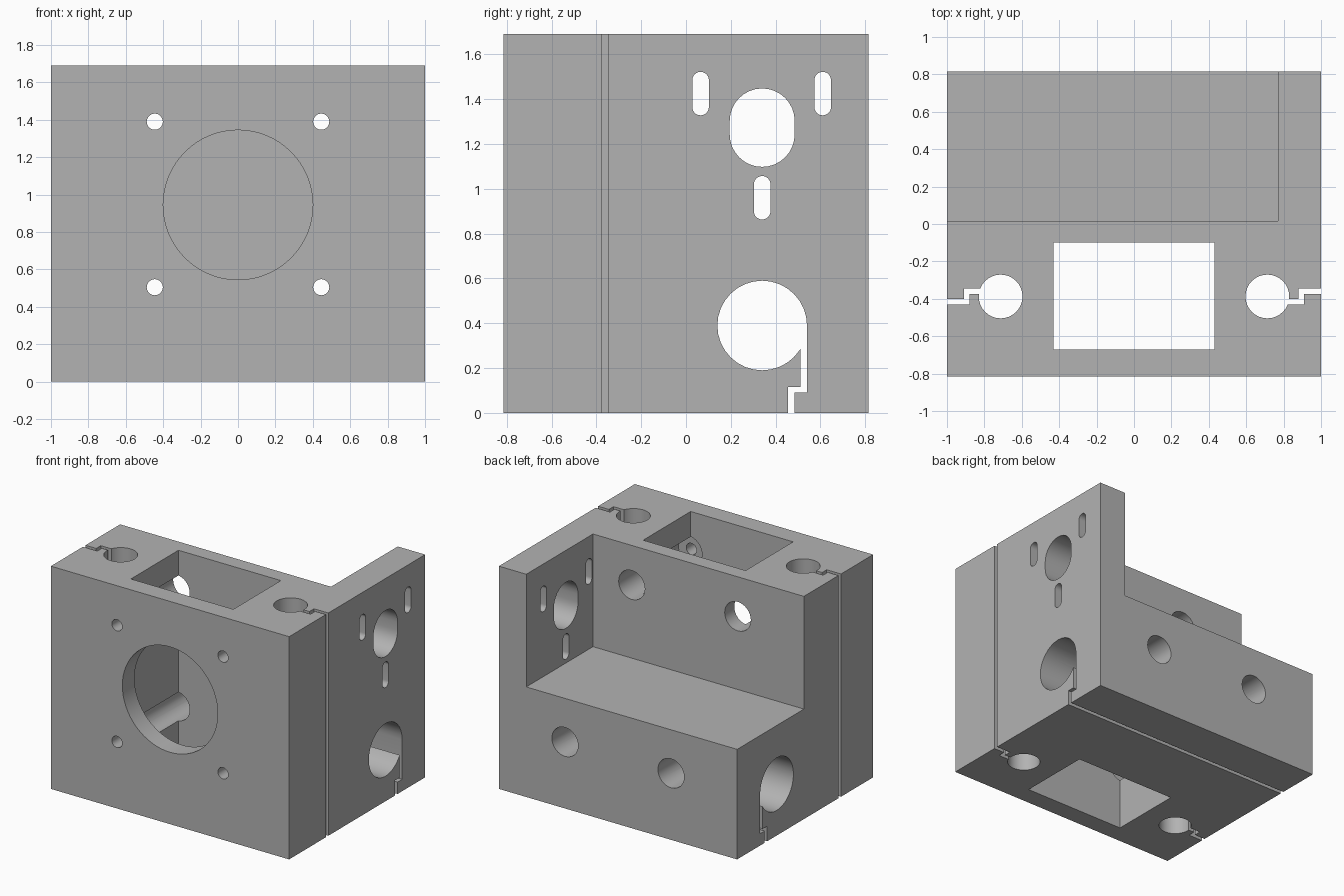
import bpy, bmesh, math
from mathutils import Vector

cube = bpy.data.objects.get("Cube")
if cube:
    bpy.data.objects.remove(cube, do_unlink=True)

mat = bpy.data.materials.new("plain grey")
mat.use_nodes = True
grey = (0.45, 0.45, 0.45, 1)
mat.diffuse_color = grey
mat.node_tree.nodes["Principled BSDF"].inputs["Base Color"].default_value = grey

# How each extrusion axis maps (u, v, depth) to x, y, z
AXES = {
    "x": lambda u, v, d: (d, u, v),
    "y": lambda u, v, d: (u, d, v),
    "z": lambda u, v, d: (u, v, d),
}


def prism(name, axis, outline, start, end):
    """Extrude a flat outline along one axis."""
    bm = bmesh.new()
    place = AXES[axis]
    face = bm.faces.new([bm.verts.new(place(u, v, start)) for u, v in outline])
    ext = bmesh.ops.extrude_face_region(bm, geom=[face])
    shift = Vector(place(0, 0, end - start))
    verts = [g for g in ext["geom"] if isinstance(g, bmesh.types.BMVert)]
    bmesh.ops.translate(bm, vec=shift, verts=verts)
    bmesh.ops.recalc_face_normals(bm, faces=bm.faces)
    mesh = bpy.data.meshes.new(name)
    bm.to_mesh(mesh)
    bm.free()
    mesh.materials.append(mat)
    obj = bpy.data.objects.new(name, mesh)
    bpy.context.collection.objects.link(obj)
    return obj


def rect(u0, u1, v0, v1):
    return [(u0, v0), (u1, v0), (u1, v1), (u0, v1)]


def slot(u, v, r, half=0.0, n=16):
    """Upright rounded slot, or a circle when half is zero."""
    pts = []
    for side in (1, -1):
        for i in range(n + (1 if half else 0)):
            a = math.pi * i / n
            pts.append((u + side * r * math.cos(a),
                        v + side * (half + r * math.sin(a))))
    return pts


# Solid block
body = prism("mount_block", "z", rect(-1, 1, -0.815, 0.815), 0, 1.69)


def cut(name, axis, outline, start, end):
    cutter = prism(name, axis, outline, start, end)
    cutter.hide_render = True
    mod = body.modifiers.new(name, "BOOLEAN")
    mod.operation = "DIFFERENCE"
    mod.solver = "EXACT"
    mod.object = cutter
    bpy.context.view_layer.objects.active = body
    bpy.ops.object.modifier_apply(modifier=mod.name)
    bpy.data.objects.remove(cutter, do_unlink=True)


# Rear step, leaving the side wall standing
cut("rear_step", "z", rect(-1.2, 0.77, 0.015, 1), 0.835, 2)

# Central pocket and the round front opening
cut("pocket", "z", rect(-0.43, 0.43, -0.67, -0.1), -0.2, 2)
cut("front_opening", "y", slot(0, 0.945, 0.4, n=32), -1, -0.4)

# Screw holes with wide bores from the back
for x in (-0.445, 0.445):
    for z in (0.505, 1.39):
        cut("screw_bore", "y", slot(x, z, 0.11), -0.7, 1)
        cut("screw_hole", "y", slot(x, z, 0.043), -1, -0.6)

# Upright rod bores and their stepped clamping slits
slit = [(0.78, -0.43), (0.91, -0.43), (0.91, -0.375), (1.1, -0.375),
        (1.1, -0.345), (0.88, -0.345), (0.88, -0.4), (0.78, -0.4)]
for s in (1, -1):
    cut("rod_bore", "z", slot(s * 0.713, -0.3875, 0.117), -0.2, 2)
    cut("rod_slit", "z",
        [(s * x, -0.3875 + s * (y + 0.3875)) for x, y in slit], -0.2, 2)

# Cross bore with its stepped slit down to the base
cut("cross_bore", "x", slot(0.34, 0.39, 0.2), -1.2, 1.2)
cut("cross_slit", "x",
    [(0.455, -0.1), (0.485, -0.1), (0.485, 0.09), (0.54, 0.09), (0.54, 0.39),
     (0.51, 0.39), (0.51, 0.115), (0.455, 0.115)], -1.2, 1.2)

# Motor opening and adjustment slots in the side wall
cut("wall_opening", "x", slot(0.34, 1.273, 0.145, 0.03), 0.6, 1.2)
for y, z in ((0.065, 1.425), (0.61, 1.425), (0.34, 0.96)):
    cut("wall_slot", "x", slot(y, z, 0.037, 0.06), 0.7, 1.2)

# Smooth bores, crisp edges
bpy.ops.object.select_all(action="DESELECT")
body.select_set(True)
bpy.context.view_layer.objects.active = body
bpy.ops.object.shade_smooth_by_angle(angle=math.radians(30))
